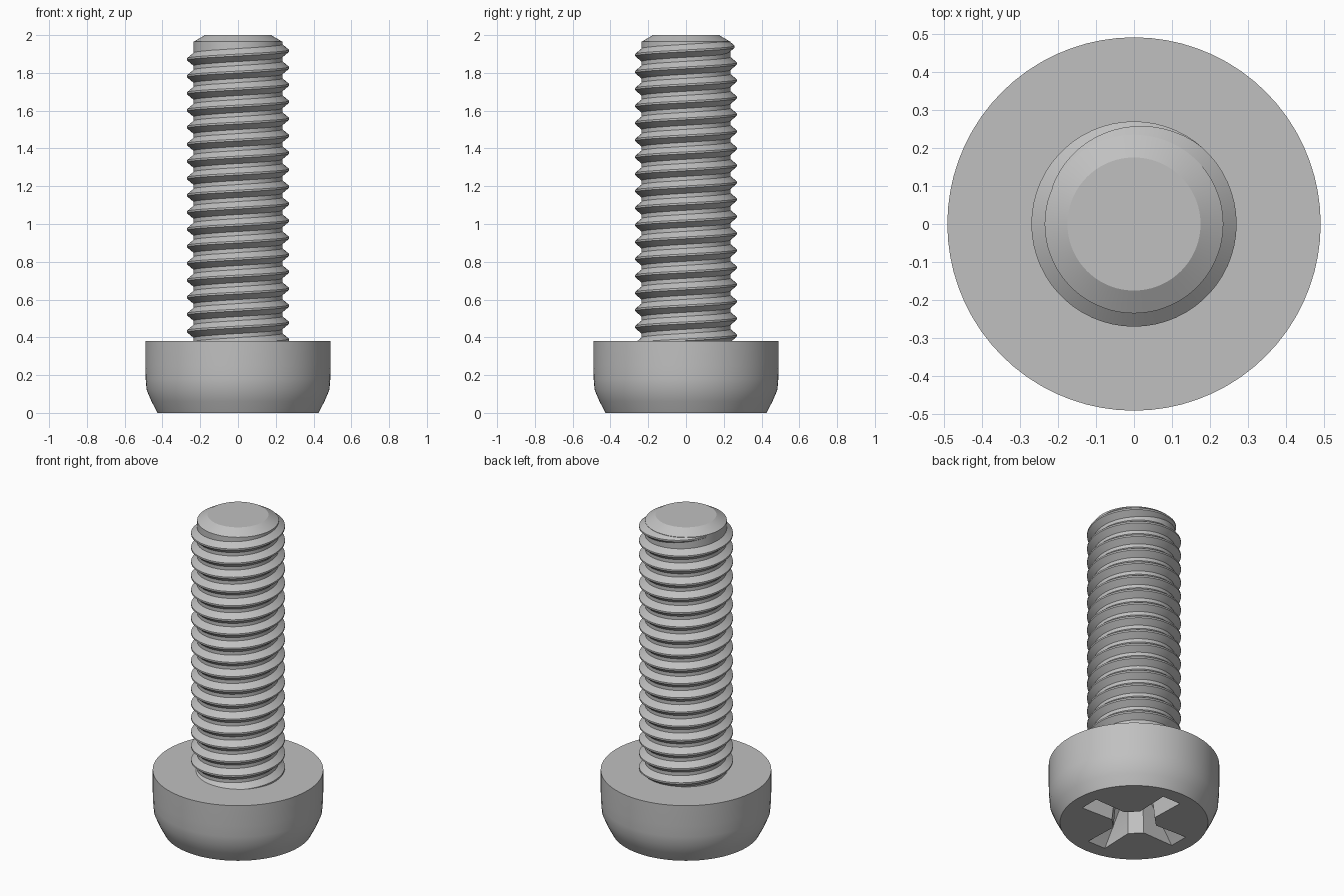
import bpy
import bmesh
from math import sin, cos, pi, radians

cube = bpy.data.objects.get("Cube")
if cube:
    bpy.data.objects.remove(cube, do_unlink=True)

STEEL = bpy.data.materials.new("steel_grey")
STEEL.use_nodes = True
STEEL.diffuse_color = (0.53, 0.53, 0.53, 1)
STEEL.node_tree.nodes["Principled BSDF"].inputs["Base Color"].default_value = STEEL.diffuse_color


def finish(name, bm):
    bmesh.ops.recalc_face_normals(bm, faces=bm.faces)
    mesh = bpy.data.meshes.new(name)
    bm.to_mesh(mesh)
    bm.free()
    mesh.materials.append(STEEL)
    obj = bpy.data.objects.new(name, mesh)
    bpy.context.collection.objects.link(obj)
    return obj


def smooth(obj, degrees=30):
    bpy.ops.object.select_all(action='DESELECT')
    obj.select_set(True)
    bpy.context.view_layer.objects.active = obj
    bpy.ops.object.shade_smooth_by_angle(angle=radians(degrees))


def loft(bm, rings, closed=True):
    """Bridge rings of vertices, then cap both ends."""
    n = len(rings[0])
    for a, b in zip(rings, rings[1:]):
        for i in range(n):
            j = (i + 1) % n
            bm.faces.new((a[i], a[j], b[j], b[i]))
    if closed:
        bm.faces.new(rings[0])
        bm.faces.new(rings[-1])


def lathe(name, profile, segments=72):
    bm = bmesh.new()
    angles = [2 * pi * i / segments for i in range(segments)]
    loft(bm, [[bm.verts.new((r * cos(a), r * sin(a), z)) for a in angles]
              for r, z in profile])
    return finish(name, bm)


# Head: flat underside with rounded outer edge
head = lathe("head", [(0.426, 0), (0.458, 0.061), (0.484, 0.122),
                      (0.489, 0.18), (0.491, 0.25), (0.491, 0.38)])


# Cross recess: tapered four-wing pocket with chamfered inner corners
def cross_ring(bm, z, tip, half_tip, base, half_base):
    quarter = [(tip, -half_tip), (tip, half_tip), (base, half_base), (half_base, base)]
    ring = []
    for k in range(4):
        c, s = round(cos(k * pi / 2)), round(sin(k * pi / 2))
        # inner corners are shared with the next wing
        ring += [bm.verts.new((c * x - s * y, s * x + c * y, z)) for x, y in quarter]
    return ring


bm = bmesh.new()
loft(bm, [cross_ring(bm, -0.02, 0.352, 0.064, 0.121, 0.056),
          cross_ring(bm, 0.24, 0.145, 0.045, 0.1, 0.042),
          cross_ring(bm, 0.29, 0.03, 0.01, 0.022, 0.009)])
cutter = finish("recess_cutter", bm)
cutter.hide_render = True

cut = head.modifiers.new("recess", 'BOOLEAN')
cut.operation = 'DIFFERENCE'
cut.solver = 'EXACT'
cut.object = cutter
bpy.context.view_layer.objects.active = head
bpy.ops.object.modifier_apply(modifier=cut.name)
bpy.data.objects.remove(cutter, do_unlink=True)
smooth(head)

# Shank: core cylinder with chamfered end
shank = lathe("shank", [(0.235, 0.34), (0.235, 1.965), (0.175, 2.0)])
smooth(shank)

# Thread: right-handed helical ridge fading into the core at the top
PITCH, CORE, CREST = 0.09, 0.235, 0.27
STEPS = 60
bm = bmesh.new()
rings = []
for i in range(int(-17.5 * STEPS), int(STEPS * 160 / 360) + 1):
    turn = i / STEPS
    fade = min(1, max(0.02, (160 - turn * 360) / 110))
    z = 1.917 + PITCH * turn
    a = 2 * pi * turn
    crest = CORE + (CREST - CORE) * fade
    wide, flat = 0.006 + 0.03 * fade, 0.005
    root = CORE - 0.002
    rings.append([bm.verts.new((r * cos(a), r * sin(a), z + dz)) for r, dz in
                  ((root, -wide), (crest, -flat), (crest, flat), (root, wide))])
loft(bm, rings)
thread = finish("thread", bm)
smooth(thread)
